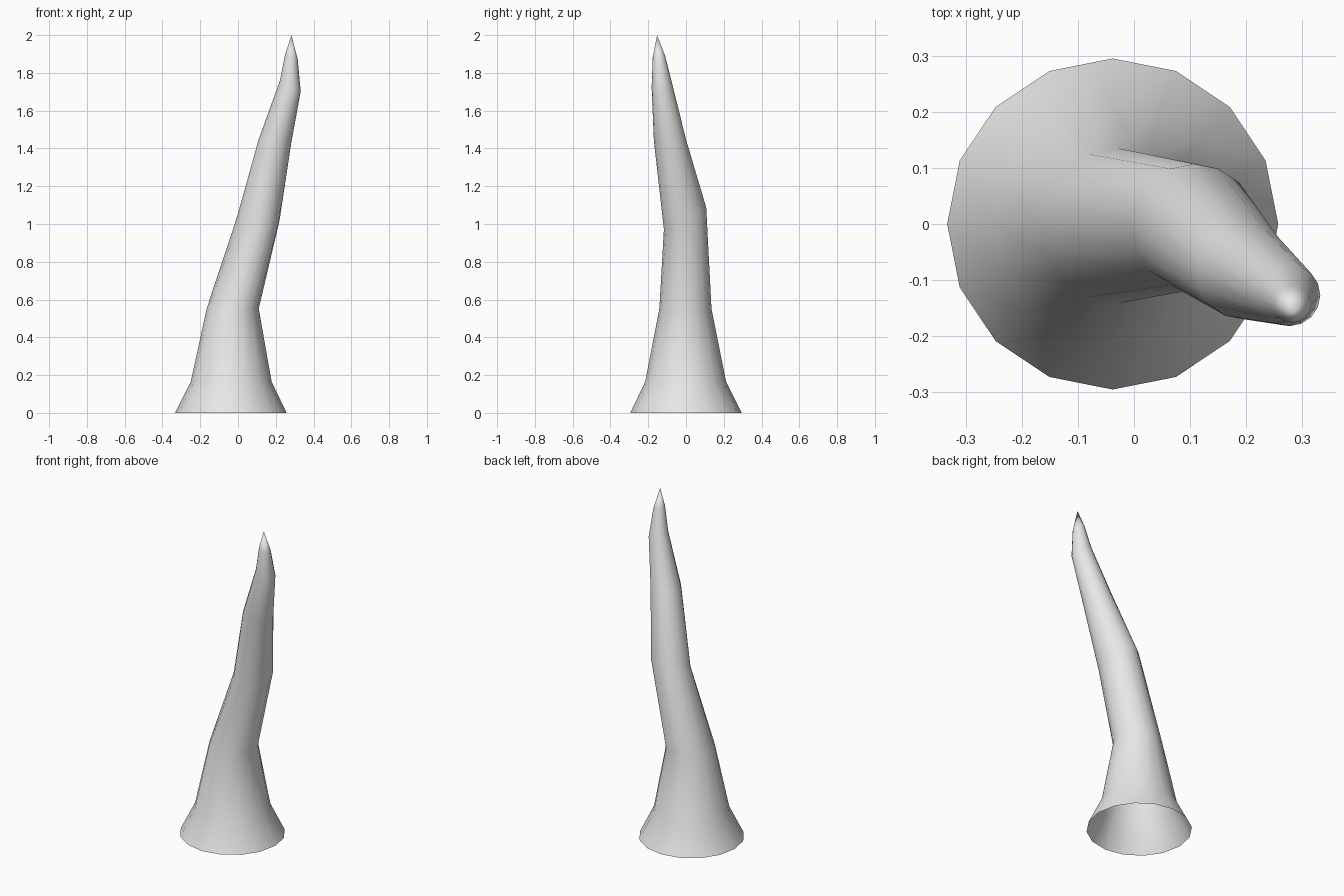
import bpy
import bmesh
from math import cos, sin, tau

cube = bpy.data.objects.get("Cube")
if cube:
    bpy.data.objects.remove(cube, do_unlink=True)

SIDES = 16

# Cross-sections from base to near the tip: centre, radius, tilt along x and y
RINGS = [
    ((-0.038, 0.0, 0.0), 0.295, 0.0, 0.0),
    ((-0.036, -0.002, 0.165), 0.214, 0.0, 0.0),
    ((-0.028, -0.003, 0.552), 0.138, 0.0, 0.0),
    ((0.108, -0.005, 1.03), 0.112, -0.1, 0.52),
    ((0.196, -0.084, 1.44), 0.086, -0.12, 0.0),
    ((0.277, -0.127, 1.73), 0.055, -0.52, 0.15),
    ((0.283, -0.143, 1.885), 0.033, -0.4, 0.1),
]
TIP = (0.283, -0.153, 2.0)

bone = bpy.data.materials.new("pale_grey")
bone.use_nodes = True
grey = (0.8, 0.8, 0.8, 1.0)
bone.diffuse_color = grey
bone.node_tree.nodes["Principled BSDF"].inputs["Base Color"].default_value = grey


def add_ring(bm, centre, radius, slope_x, slope_y):
    """One ring of vertices on a sloping plane."""
    x, y, z = centre
    ring = []
    for i in range(SIDES):
        dx = radius * cos(tau * i / SIDES)
        dy = radius * sin(tau * i / SIDES)
        ring.append(bm.verts.new((x + dx, y + dy, z + slope_x * dx + slope_y * dy)))
    return ring


# Curved horn, open at the base
bm = bmesh.new()
rings = [add_ring(bm, *r) for r in RINGS]
tip = bm.verts.new(TIP)
for i in range(SIDES):
    j = (i + 1) % SIDES
    for low, high in zip(rings, rings[1:]):
        bm.faces.new((low[i], low[j], high[j], high[i]))
    bm.faces.new((rings[-1][i], rings[-1][j], tip))
for face in bm.faces:
    face.smooth = True

mesh = bpy.data.meshes.new("horn")
bm.to_mesh(mesh)
bm.free()
mesh.materials.append(bone)
horn = bpy.data.objects.new("horn", mesh)
bpy.context.collection.objects.link(horn)
